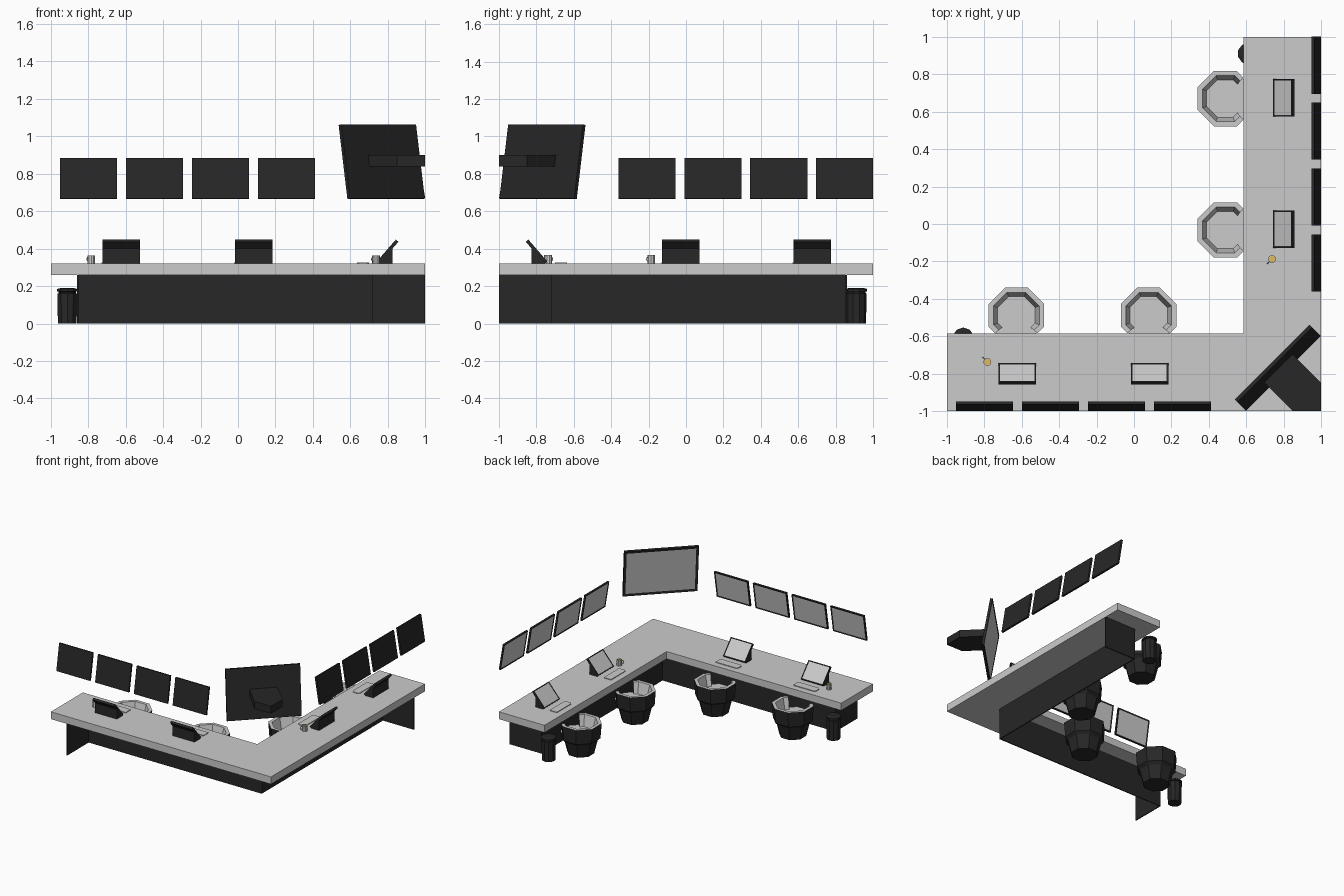
import bpy, bmesh
from math import radians, cos, sin, pi
from mathutils import Matrix, Vector

if "Cube" in bpy.data.objects:
    bpy.data.objects.remove(bpy.data.objects["Cube"])


def material(name, rgb):
    m = bpy.data.materials.new(name)
    m.diffuse_color = (*rgb, 1)
    m.use_nodes = True
    m.node_tree.nodes["Principled BSDF"].inputs["Base Color"].default_value = m.diffuse_color
    return m


BLACK = material("black", (0.02, 0.02, 0.02))
GREY = material("grey", (0.8, 0.8, 0.8))
COFFEE = material("coffee", (0.75, 0.5, 0.12))
T, I = Matrix.Translation, Matrix.Identity(4)
SIDEWAYS = Matrix(((0, 0, 1), (1, 0, 0), (0, 1, 0))).to_4x4()  # profile in y,z


def rot(deg, axis):
    return Matrix.Rotation(radians(deg), 4, axis)


def finish(name, bm, M, mats):
    bmesh.ops.recalc_face_normals(bm, faces=bm.faces[:])
    me = bpy.data.meshes.new(name)
    bm.to_mesh(me)
    bm.free()
    me.transform(M)
    for m in mats:
        me.materials.append(m)
    ob = bpy.data.objects.new(name, me)
    bpy.context.collection.objects.link(ob)
    return ob


def prism(name, pts, z0, z1, M=I, mat=GREY):
    bm = bmesh.new()
    lo = [bm.verts.new((x, y, z0)) for x, y in pts]
    hi = [bm.verts.new((x, y, z1)) for x, y in pts]
    bm.faces.new(lo)
    bm.faces.new(hi)
    for i in range(len(pts)):
        j = (i + 1) % len(pts)
        bm.faces.new((lo[i], lo[j], hi[j], hi[i]))
    return finish(name, bm, M, [mat])


def box(name, x0, x1, y0, y1, z0, z1, M=I, mat=GREY):
    return prism(name, [(x0, y0), (x1, y0), (x1, y1), (x0, y1)], z0, z1, M, mat)


def ring_points(a, z, n):
    r = a / cos(pi / n)  # a is the distance to the flat side
    return [Vector((r * cos((2 * k + 1) * pi / n), r * sin((2 * k + 1) * pi / n), z))
            for k in range(n)]


def loft(name, profile, n, M=I, mat=GREY, top=None):
    bm = bmesh.new()
    rings = [[bm.verts.new(p) for p in ring_points(a, z, n)] for a, z in profile]
    for lo, hi in zip(rings, rings[1:]):
        for i in range(n):
            j = (i + 1) % n
            bm.faces.new((lo[i], lo[j], hi[j], hi[i]))
    bm.faces.new(rings[0])
    bm.faces.new(rings[-1]).material_index = 1 if top else 0
    return finish(name, bm, M, [mat, top] if top else [mat])


def screen(name, w, h, t, bezel, M):
    # slab facing +y, origin at its lower back edge, with a recessed panel
    bm = bmesh.new()
    bmesh.ops.create_cube(bm, size=1, matrix=T((0, t / 2, h / 2)) @ Matrix.Diagonal((w, t, h, 1)))
    bm.normal_update()
    front = max(bm.faces, key=lambda f: f.normal.y)
    bmesh.ops.inset_region(bm, faces=[front], thickness=bezel, depth=-0.003)
    front.material_index = 1
    return finish(name, bm, M, [BLACK, GREY])


# desk: L-shaped top, inset panels and end legs
D = 0.585
prism("desk_top", [(-1, -1), (1, -1), (1, 1), (D, 1), (D, -D), (-1, -D)], 0.26, 0.32)
P, W, E = 0.72, 0.008, 0.86
box("front_panel", -E, P, -P, -P + W, 0, 0.26, mat=BLACK)
box("right_panel", P - W, P, -P, E, 0, 0.26, mat=BLACK)
box("front_leg", -E, -E + W, -1, -P, 0, 0.26, mat=BLACK)
box("right_leg", P, 1, E - W, E, 0, 0.26, mat=BLACK)

# wall screens, leaning inward
LEAN = rot(-9.5, 'X')
for i in range(4):
    screen("front_wall_screen", 0.305, 0.22, 0.015, 0.016,
           T((-0.798 + 0.352 * i, -1, 0.668)) @ LEAN)
    screen("right_wall_screen", 0.305, 0.22, 0.015, 0.016,
           T((1, -0.208 + 0.352 * i, 0.668)) @ rot(90, 'Z') @ LEAN)

# large corner screen and its wall mount
screen("corner_screen", 0.565, 0.402, 0.02, 0.028,
       T((0.798, -0.798, 0.668)) @ rot(45, 'Z') @ LEAN)
prism("corner_mount", [(0.695, -0.845), (0.845, -0.695), (1, -0.85), (1, -1), (0.85, -1)],
      0.84, 0.90, mat=BLACK)


def chair(M):
    loft("chair_tub", [(0.095, 0), (0.12, 0.11), (0.14, 0.13), (0.142, 0.16)], 8, M, BLACK, GREY)
    # wrap-around back: five octagon sides plus short returns
    def path(a, z):
        v = ring_points(a, z, 8)
        return [v[7].lerp(v[6], 0.4), v[7], *v[:5], v[4].lerp(v[5], 0.4)]
    bm = bmesh.new()
    rails = [[bm.verts.new(p) for p in path(a, z)]
             for a, z in ((0.142, 0.16), (0.148, 0.25), (0.122, 0.25), (0.1, 0.16))]
    for s in range(4):
        lo, hi = rails[s], rails[(s + 1) % 4]
        for i in range(len(lo) - 1):
            bm.faces.new((lo[i], lo[i + 1], hi[i + 1], hi[i])).material_index = int(s in (1, 2))
    for e in (0, -1):
        bm.faces.new([r[e] for r in rails])
    finish("chair_back", bm, M, [BLACK, GREY])


def mug(M):
    loft("mug", [(0.02, 0), (0.02, 0.045), (0.017, 0.045), (0.017, 0.036)], 10, M)
    loft("mug_drink", [(0.017, 0.036), (0.017, 0.039)], 10, M, COFFEE)
    bpy.ops.mesh.primitive_torus_add(major_segments=10, minor_segments=4,
                                     major_radius=0.012, minor_radius=0.003)
    handle = bpy.context.object
    handle.name = "mug_handle"
    handle.matrix_world = M @ rot(135, 'Z') @ T((0.022, 0, 0.024)) @ rot(90, 'X')


def station(M, with_mug):
    # chair, keyboard, tilted monitor on a wedge
    chair(M @ T((0, -0.488, 0)))
    prism("number_pad", [(-0.04, -0.7), (-0.04, -0.635), (-0.088, -0.635), (-0.1, -0.647),
                         (-0.1, -0.688), (-0.088, -0.7)], 0.32, 0.326, M)
    box("keyboard", -0.04, 0.098, -0.7, -0.635, 0.32, 0.326, M)
    K = M @ T((0.005, 0, 0))
    screen("desk_monitor", 0.2, 0.155, 0.018, 0.012, K @ T((0, -0.755, 0.32)) @ rot(41, 'X'))
    prism("monitor_wedge", [(-0.755, 0.32), (-0.825, 0.32), (-0.825, 0.401)], -0.1, 0.1,
          K @ SIDEWAYS, BLACK)
    if with_mug:
        mug(M @ T((-0.155, -0.737, 0.32)))


station(T((-0.628, 0, 0)), True)
station(T((0.078, 0, 0)), False)
station(T((0, 0.67, 0)) @ rot(90, 'Z'), False)
station(T((0, -0.032, 0)) @ rot(90, 'Z'), True)

# waste bins with a grooved lid
for x, y in ((-0.912, -0.611), (0.611, 0.91)):
    loft("waste_bin", [(0.05, 0), (0.053, 0.16), (0.046, 0.163), (0.046, 0.17),
                       (0.055, 0.172), (0.055, 0.185), (0.035, 0.19)], 10, T((x, y, 0)), BLACK)
